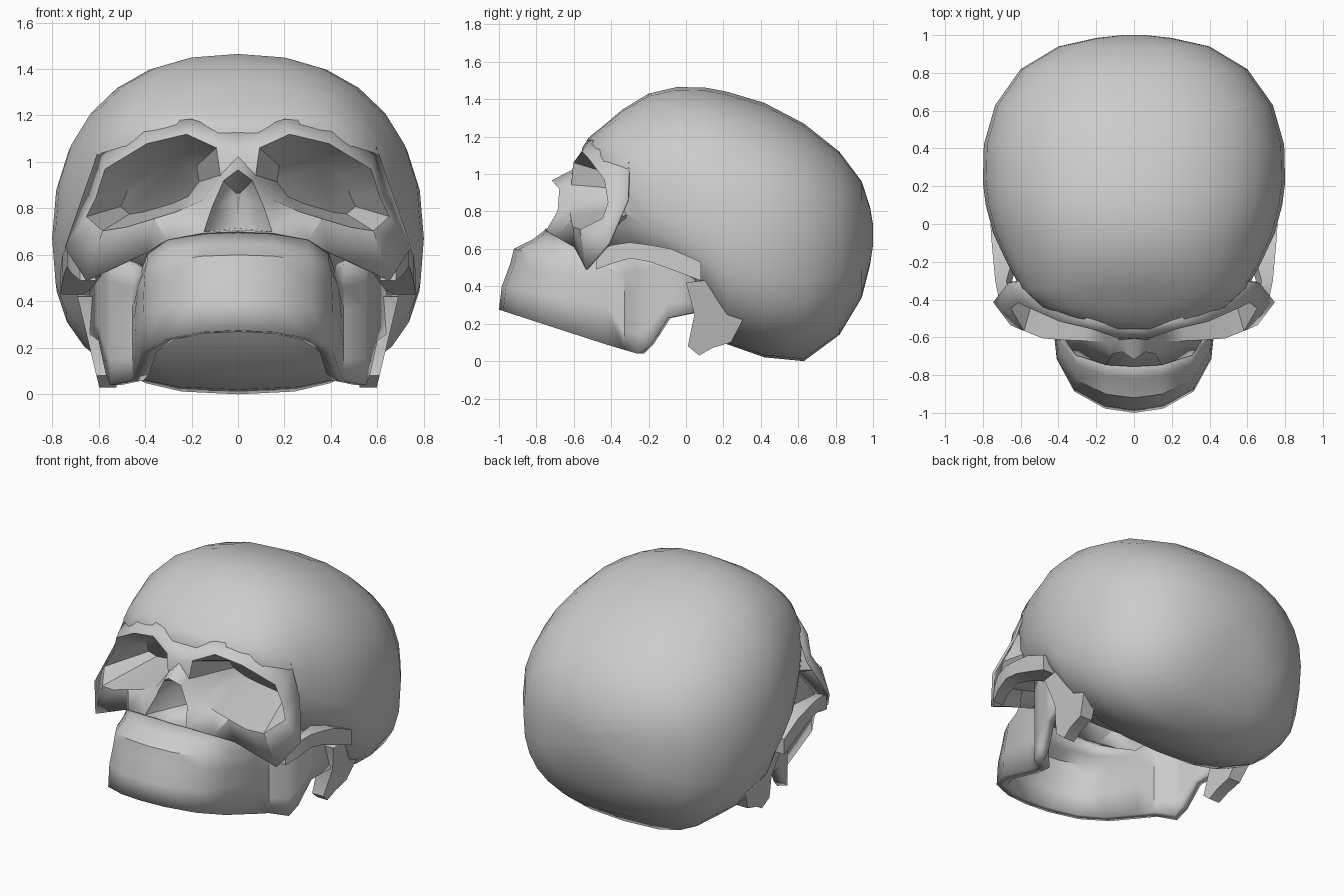
import bpy, bmesh, math
from mathutils import Vector

if "Cube" in bpy.data.objects:
    bpy.data.objects.remove(bpy.data.objects["Cube"])


def add_mesh(name, verts, faces, mirror=False, thick=0, offset=0, angle=40, recalc=True):
    me = bpy.data.meshes.new(name)
    me.from_pydata([tuple(v) for v in verts], [], faces)
    bm = bmesh.new()
    bm.from_mesh(me)
    if recalc:
        bmesh.ops.recalc_face_normals(bm, faces=bm.faces)
    bm.to_mesh(me)
    bm.free()
    ob = bpy.data.objects.new(name, me)
    bpy.context.collection.objects.link(ob)
    bpy.ops.object.select_all(action='DESELECT')
    ob.select_set(True)
    bpy.context.view_layer.objects.active = ob
    bpy.ops.object.shade_smooth_by_angle(angle=math.radians(angle))
    if mirror:
        m = ob.modifiers.new("mirror", 'MIRROR')
        m.merge_threshold = 0.002
    if thick:
        s = ob.modifiers.new("shell", 'SOLIDIFY')
        s.thickness, s.offset = thick, offset
    return ob


def loft(rings, caps=True):
    """Bridge equal closed rings into one tube."""
    n = len(rings[0])
    verts = [v for r in rings for v in r]
    faces = [(i*n + j, i*n + (j+1) % n, (i+1)*n + (j+1) % n, (i+1)*n + j)
             for i in range(len(rings)-1) for j in range(n)]
    if caps:
        faces += [tuple(range(n)), tuple(range(len(verts)-n, len(verts)))]
    return verts, faces


# Cranium: cross-sections along y as (y, top, bottom, half width, height of widest point)
sections = [(-.555, 1.14, 1.05, .11, 1.09), (-.52, 1.195, .96, .29, 1.08),
            (-.44, 1.26, .60, .49, 1.03), (-.34, 1.345, .52, .60, .95),
            (-.20, 1.43, .48, .675, .82), (-.05, 1.465, .42, .745, .75),
            (.10, 1.463, .26, .785, .71), (.22, 1.44, .09, .80, .67),
            (.42, 1.38, .02, .795, .65), (.63, 1.27, 0, .735, .64),
            (.82, 1.12, .14, .60, .63), (.94, .96, .34, .40, .65),
            (.985, .82, .52, .20, .67), (1, .73, .62, .06, .68)]
rings = []
for y, top, bot, w, mid in sections:
    ring = []
    for k in range(28):
        a = 2 * math.pi * k / 28
        s, c = math.sin(a), math.cos(a)
        e = 2 / 2.3 if c >= 0 else 2 / 2.7
        h = top - mid if c >= 0 else mid - bot
        ring.append((w * math.copysign(abs(s)**e, s), y, mid + h * math.copysign(abs(c)**e, c)))
    rings.append(ring)
cranium = add_mesh("cranium", *loft(rings), angle=50)

# Face mask: eye socket rim and the matching outer border, whose top sinks into the cranium
rim = [Vector(p) for p in (
    (.09, -.595, 1.06), (.22, -.55, 1.12), (.39, -.51, 1.08), (.57, -.43, .97),
    (.61, -.41, .85), (.65, -.44, .76), (.58, -.56, .70), (.48, -.60, .715),
    (.36, -.61, .75), (.26, -.615, .78), (.15, -.62, .83), (.07, -.61, .94))]
border = [Vector(p) for p in (
    (0, -.55, 1.12), (.20, -.51, 1.18), (.41, -.42, 1.16), (.59, -.30, 1.06),
    (.66, -.31, .86), (.74, -.41, .63), (.65, -.53, .49), (.39, -.59, .61),
    (.302, -.69, .664), (.147, -.742, .694), (.115, -.68, .80), (.06, -.67, .92))]
n = len(rim)
centre = Vector((.30, -.25, .88))


def deep(p, f):
    """Move a rim point onto the tilted back wall of the socket."""
    q = centre + (p - centre) * f
    q.y = centre.y - .8 * (q.z - centre.z)
    return q


back = [deep(p, .6) for p in rim]
verts = border + rim + back
faces = []
for i in range(n):
    j = (i + 1) % n
    if j:
        faces.append((i, j, n + j, n + i))
    faces.append((n + i, n + j, 2*n + j, 2*n + i))
faces.append(tuple(range(2*n, 3*n)))
# Nasal bones, then the nose opening going inwards
b = len(verts)
verts += [Vector((0, -.60, 1.02)), Vector((0, -.71, .965)), Vector((0, -.755, .70)),
          Vector((0, -.47, .86)), Vector((0, -.47, .71))]
faces += [(n, 0, b), (2*n - 1, n, b), (2*n - 1, b, b + 1, n - 1),
          (b + 1, n - 1, b + 3), (n - 1, n - 2, b + 3), (n - 2, n - 3, b + 4, b + 3),
          (n - 3, b + 2, b + 4)]
add_mesh("face", verts, faces, mirror=True, thick=.015, angle=35)

# Socket cutter opens the cranium behind the rims
bm = bmesh.new()
for p in rim:
    q = centre + (p - centre) * 1.01
    for v in (Vector((q.x, p.y, q.z)), Vector((q.x, -.95, q.z)), deep(p, .63) + Vector((0, .02, 0))):
        bm.verts.new(v)
bmesh.ops.convex_hull(bm, input=bm.verts)
loose = [v for v in bm.verts if not v.link_faces]
bmesh.ops.delete(bm, geom=loose, context='VERTS')
bm.verts.index_update()
cv = [v.co.copy() for v in bm.verts]
cf = [tuple(v.index for v in f.verts) for f in bm.faces]
bm.free()
cutter = add_mesh("socket_cutter", cv, cf, mirror=True)
cutter.hide_render = True
cutter.hide_set(True)
cut = cranium.modifiers.new("sockets", 'BOOLEAN')
cut.object, cut.operation, cut.solver = cutter, 'DIFFERENCE', 'EXACT'

# Muzzle and jaw: rows as (front y, front z, half width, back z), swept round a U and into the ramus
rows = [(-.755, .70, .42, .52), (-.82, .65, .42, .50), (-.92, .60, .43, .47),
        (-.94, .52, .435, .42), (-.985, .40, .44, .30), (-1, .275, .44, .09)]
bend = [(0, 0), (.35, .04), (.72, .2), (.93, .5), (1, 1)]
ramus = [(.455, -.33, .56, .06), (.55, -.26, .60, .04), (.57, -.19, .60, .09),
         (.60, -.10, .60, .23), (.64, .05, .58, .26)]
verts = []
for r, (yf, zf, w, zb) in enumerate(rows):
    t = r / (len(rows) - 1)
    verts += [(w * x, yf + s * (-.43 - yf), zf + s * (zb - zf)) for x, s in bend]
    verts += [(x, y, hi + t * (lo - hi)) for x, y, hi, lo in ramus]
m = len(bend) + len(ramus)
faces = [(r*m + c, (r+1)*m + c, (r+1)*m + c + 1, r*m + c + 1)
         for r in range(len(rows) - 1) for c in range(m - 1)]
add_mesh("jaw", verts, faces, mirror=True, thick=.06, offset=-1, angle=40, recalc=False)

# Cheek arch: bar widening inwards to the rear, as (x, y, low z, high z, inward width)
arch = [(.68, -.48, .49, .58, .04), (.715, -.40, .52, .62, .05), (.735, -.30, .55, .635, .06),
        (.745, -.19, .53, .62, .10), (.755, -.08, .49, .60, .16), (.765, .08, .43, .53, .20)]
add_mesh("cheek_arch", *loft([[(x, y, lo), (x, y, hi), (x - w, y, hi), (x - w - .03, y, lo)]
                              for x, y, lo, hi, w in arch]), mirror=True, angle=35)

# Mastoid spike behind the jaw, merging into the skull base
side = [(.0, .42), (.045, .25), (.01, .08), (.07, .03), (.14, .07), (.24, .10), (.32, .25), (.25, .45)]
add_mesh("mastoid", *loft([[(x + k * z, y, z) for y, z in side]
                           for x, k in ((.52, .10), (.59, .24))]), mirror=True, angle=30)
